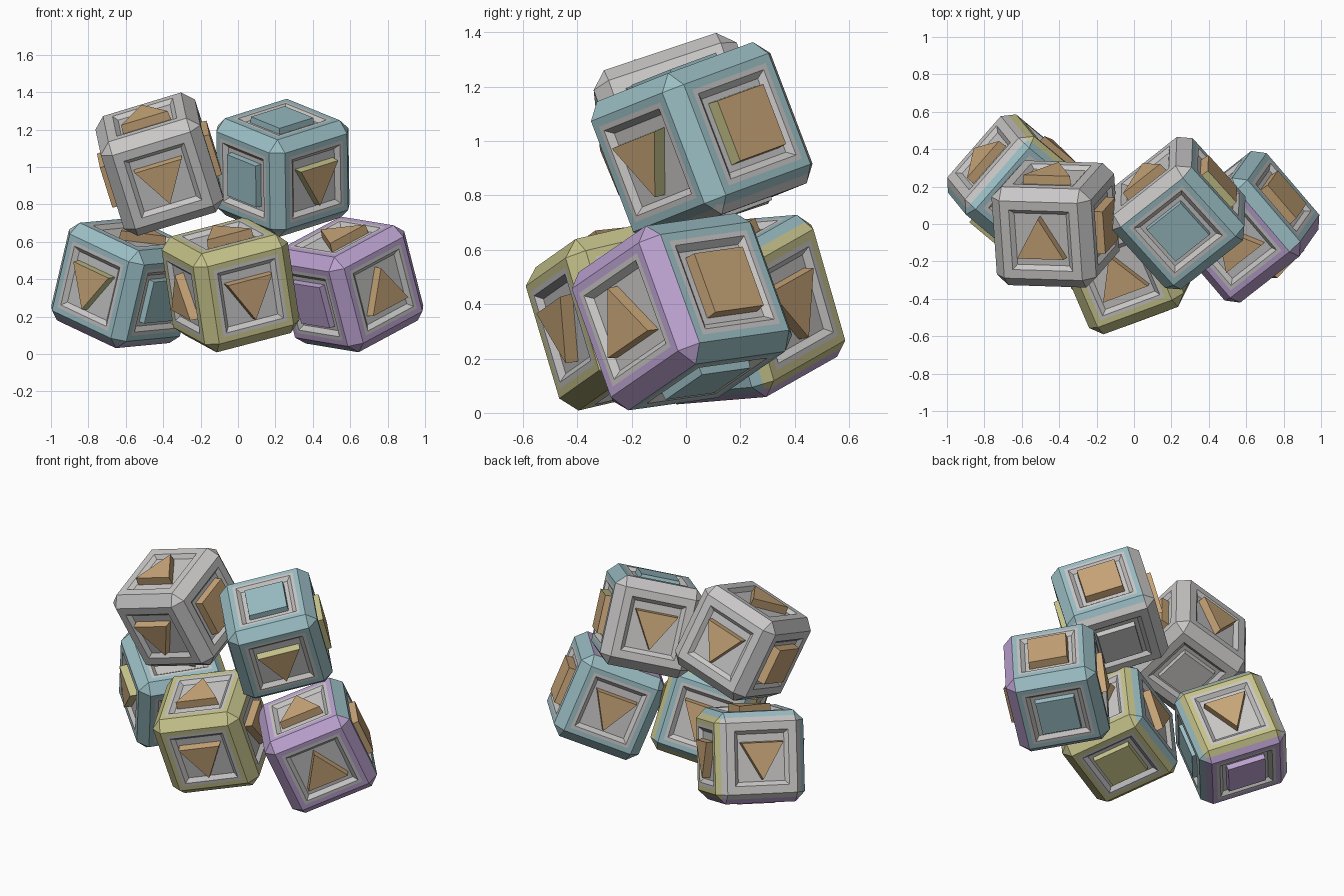
import bpy, bmesh
from mathutils import Vector, Matrix

if "Cube" in bpy.data.objects:
    bpy.data.objects.remove(bpy.data.objects["Cube"])

# Flat colours
COLOURS = [("warm_grey", (.58, .57, .565)), ("teal", (.33, .52, .56)), ("olive", (.57, .55, .26)),
           ("lilac", (.50, .36, .63)), ("tan_wood", (.58, .38, .19))]
MATS = []
for name, rgb in COLOURS:
    m = bpy.data.materials.new(name)
    m.diffuse_color = (*rgb, 1)
    m.use_nodes = True
    m.node_tree.nodes["Principled BSDF"].inputs["Base Color"].default_value = m.diffuse_color
    MATS.append(m)
CODE = {"g": 0, "t": 1, "o": 2, "p": 3}
OLIVE, TAN = 2, 4

H = .278       # half size of a block
C = .06        # chamfer
RIM = .188     # coloured rim ends here
LIP, FLOOR, DEPTH = .168, .145, .022   # recessed panel

# Face directions as (normal, right, up) in block space
FACES = [((1, 0, 0), (0, 1, 0), (0, 0, 1)), ((-1, 0, 0), (0, -1, 0), (0, 0, 1)),
         ((0, 1, 0), (-1, 0, 0), (0, 0, 1)), ((0, -1, 0), (1, 0, 0), (0, 0, 1)),
         ((0, 0, 1), (1, 0, 0), (0, 1, 0)), ((0, 0, -1), (1, 0, 0), (0, -1, 0))]
FACES = [tuple(Vector(v) for v in f) for f in FACES]
NORMALS = [f[0] for f in FACES]


def finish(name, bm, mw):
    bmesh.ops.remove_doubles(bm, verts=bm.verts, dist=.0005)
    bmesh.ops.recalc_face_normals(bm, faces=bm.faces)
    me = bpy.data.meshes.new(name)
    bm.to_mesh(me)
    bm.free()
    for m in MATS:
        me.materials.append(m)
    ob = bpy.data.objects.new(name, me)
    ob.matrix_world = mw
    bpy.context.collection.objects.link(ob)


def block_body(name, frames, order, mw):
    bm = bmesh.new()

    def poly(pts, mat):
        bm.faces.new([bm.verts.new(p) for p in pts]).material_index = mat

    def edge_colour(i, *dirs):
        # faces listed first in order own the whole chamfer, else each face keeps its half
        owners = [i] + [NORMALS.index(d) for d in dirs]
        for k in order:
            if k in owners:
                return CODE[frames[k]]
        return CODE[frames[i]]

    for idx, (n, u, v) in enumerate(FACES):
        col = CODE[frames[idx]]

        def P(x, y, z):
            return u * x + v * y + n * z

        def ring(r, z):
            return [P(r * sx, r * sy, z) for sx, sy in ((1, 1), (-1, 1), (-1, -1), (1, -1))]

        # rim, lip, sloping wall and floor of the panel
        rings = [ring(H - C, H), ring(RIM, H), ring(LIP, H), ring(FLOOR, H - DEPTH)]
        for k, mat in enumerate((col, 0, 0)):
            for i in range(4):
                j = (i + 1) % 4
                poly([rings[k][i], rings[k][j], rings[k + 1][j], rings[k + 1][i]], mat)
        poly(rings[3], 0)
        # this face's half of every chamfered edge and its third of every corner
        a, m, q = H - C, H - C / 2, H - C * 2 / 3
        for s in (1, -1):
            poly([P(s * a, -a, H), P(s * a, a, H), P(s * m, a, m), P(s * m, -a, m)], edge_colour(idx, u * s))
            poly([P(-a, s * a, H), P(a, s * a, H), P(a, s * m, m), P(-a, s * m, m)], edge_colour(idx, v * s))
            for t in (1, -1):
                poly([P(s * a, t * a, H), P(s * m, t * a, m), P(s * q, t * q, q), P(s * a, t * m, m)],
                     edge_colour(idx, u * s, v * t))
    finish(name, bm, mw)


def symbol(name, face, kind, col, side, mw):
    # raised square or triangle standing out of the panel
    n, u, v = face
    if kind in "sq":
        pts = [(.118, .118), (-.118, .118), (-.118, -.118), (.118, -.118)]
    else:
        d = 1 if kind == "T" else -1
        pts = [(-.13, -.095 * d), (.13, -.095 * d), (0, .13 * d)]
    top = H + (.012 if kind == "q" else .028)
    bm = bmesh.new()
    lo = [bm.verts.new(u * x * 1.03 + v * y * 1.03 + n * (H - DEPTH - .005)) for x, y in pts]
    hi = [bm.verts.new(u * x + v * y + n * top) for x, y in pts]
    bm.faces.new(hi).material_index = col
    bm.faces.new(lo[::-1]).material_index = col
    for i in range(len(pts)):
        j = (i + 1) % len(pts)
        # squares only show the side colour on their upper and left edges
        plain = kind == "s" and i > 1
        bm.faces.new([lo[i], lo[j], hi[j], hi[i]]).material_index = col if plain else side
    finish(name, bm, mw)


# name, centre, right axis, up axis, rim colours, symbols (+x -x +y -y +z -z),
# chamfer ownership order, faces whose symbols have olive sides
# symbols: t triangle down, T triangle up, s tan square, q square in the rim colour
BLOCKS = [
    ("upper_left_block", (-.42, 0, 1.015), (.957, -.03, .29), (-.28, -.32, .9), "gggggg", "ssttTq", (), ()),
    ("upper_right_block", (.24, .058, .995), (.76, .6, .24), (-.02, -.36, .93), "ttgttg", "sqttqq", (2,), (0, 3)),
    ("lower_left_block", (-.607, .187, .38), (.72, -.6, -.34), (.22, -.27, .94), "tgottp", "qttttq", (), (3,)),
    ("lower_middle_block", (-.04, -.205, .37), (.92, .34, .24), (-.14, -.28, .94), "ootooo", "tTttTq", (), ()),
    ("lower_right_block", (.597, -.015, .372), (.725, .566, .39), (-.235, -.33, .91), "tptppt", "sqtTTq",
     (2, 3, 0), ()),
]
SIDES = ["right", "left", "back", "front", "top", "bottom"]

for name, centre, a, c, frames, kinds, order, olive in BLOCKS:
    a = Vector(a).normalized()
    c = Vector(c)
    c = (c - a * c.dot(a)).normalized()
    rot = Matrix((a, c.cross(a), c)).transposed().to_4x4()
    mw = Matrix.Translation(centre) @ rot
    block_body(name, frames, order, mw)
    for i, (face, kind, code, where) in enumerate(zip(FACES, kinds, frames, SIDES)):
        col = CODE[code] if kind == "q" else TAN
        symbol(f"{name}_{where}_symbol", face, kind, col, OLIVE if i in olive else col, mw)
